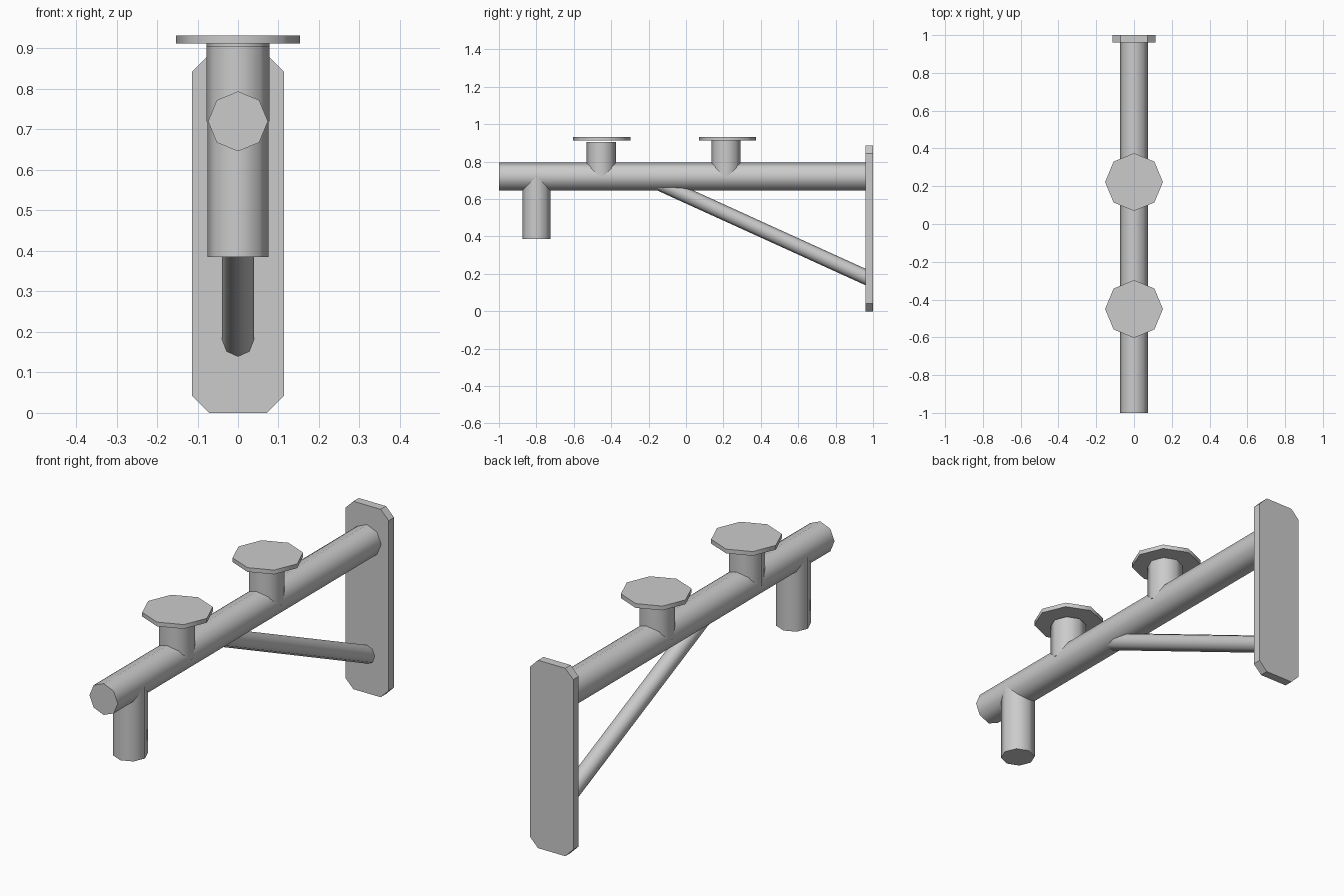
import bpy, bmesh, math
from mathutils import Vector

if "Cube" in bpy.data.objects:
    bpy.data.objects.remove(bpy.data.objects["Cube"], do_unlink=True)

# One plain grey for the whole bracket
grey = bpy.data.materials.new("plain grey")
grey.use_nodes = True
colour = (0.6, 0.6, 0.6, 1)
grey.diffuse_color = colour
grey.node_tree.nodes["Principled BSDF"].inputs["Base Color"].default_value = colour


def rod(name, start, end, radius):
    """Smooth eight-sided rod between two points, with a corner on each axis."""
    start, end = Vector(start), Vector(end)
    axis = end - start
    bpy.ops.mesh.primitive_cylinder_add(vertices=8, radius=radius, depth=axis.length,
                                        location=(start + end) / 2)
    ob = bpy.context.object
    ob.name = name
    # Every rod lies in the x = 0 plane, so a turn about x is enough
    ob.rotation_euler.x = math.atan2(-axis.y, axis.z)
    ob.data.materials.append(grey)
    bpy.ops.object.shade_smooth_by_angle(angle=math.radians(60))
    return ob


# Main arm and the short leg hanging near its free end
rod("main_arm", (0, -1, 0.72), (0, 0.97, 0.72), 0.074)
rod("hanging_leg", (0, -0.8, 0.385), (0, -0.8, 0.72), 0.075)

# Two short posts, each carrying a flat pad
for label, post_y, pad_y, post_top in (("front", -0.453, -0.45, 0.905),
                                       ("rear", 0.214, 0.222, 0.914)):
    rod(label + "_post", (0, post_y, 0.72), (0, post_y, post_top), 0.078)
    rod(label + "_pad", (0, pad_y, 0.912), (0, pad_y, 0.932), 0.153)

# Diagonal brace from the wall plate up into the arm
rod("diagonal_brace", (0, -0.15, 0.688), (0, 0.98, 0.174), 0.04)

# Wall plate: an upright slab with clipped corners
half, height, clip = 0.113, 0.885, 0.042
bm = bmesh.new()
corners = []
for sx, sz in ((-1, 0), (1, 0), (1, 1), (-1, 1)):
    edge_z = height - clip if sz else clip
    pair = [(sx * (half - clip), sz * height), (sx * half, edge_z)]
    corners += pair if sx * (0.5 - sz) > 0 else pair[::-1]
face = bm.faces.new([bm.verts.new((x, 0.96, z)) for x, z in corners])
ext = bmesh.ops.extrude_face_region(bm, geom=[face])
bmesh.ops.translate(bm, vec=(0, 0.04, 0),
                    verts=[v for v in ext["geom"] if isinstance(v, bmesh.types.BMVert)])
bmesh.ops.recalc_face_normals(bm, faces=bm.faces)
mesh = bpy.data.meshes.new("wall_plate")
bm.to_mesh(mesh)
bm.free()
mesh.materials.append(grey)
plate = bpy.data.objects.new("wall_plate", mesh)
bpy.context.collection.objects.link(plate)
